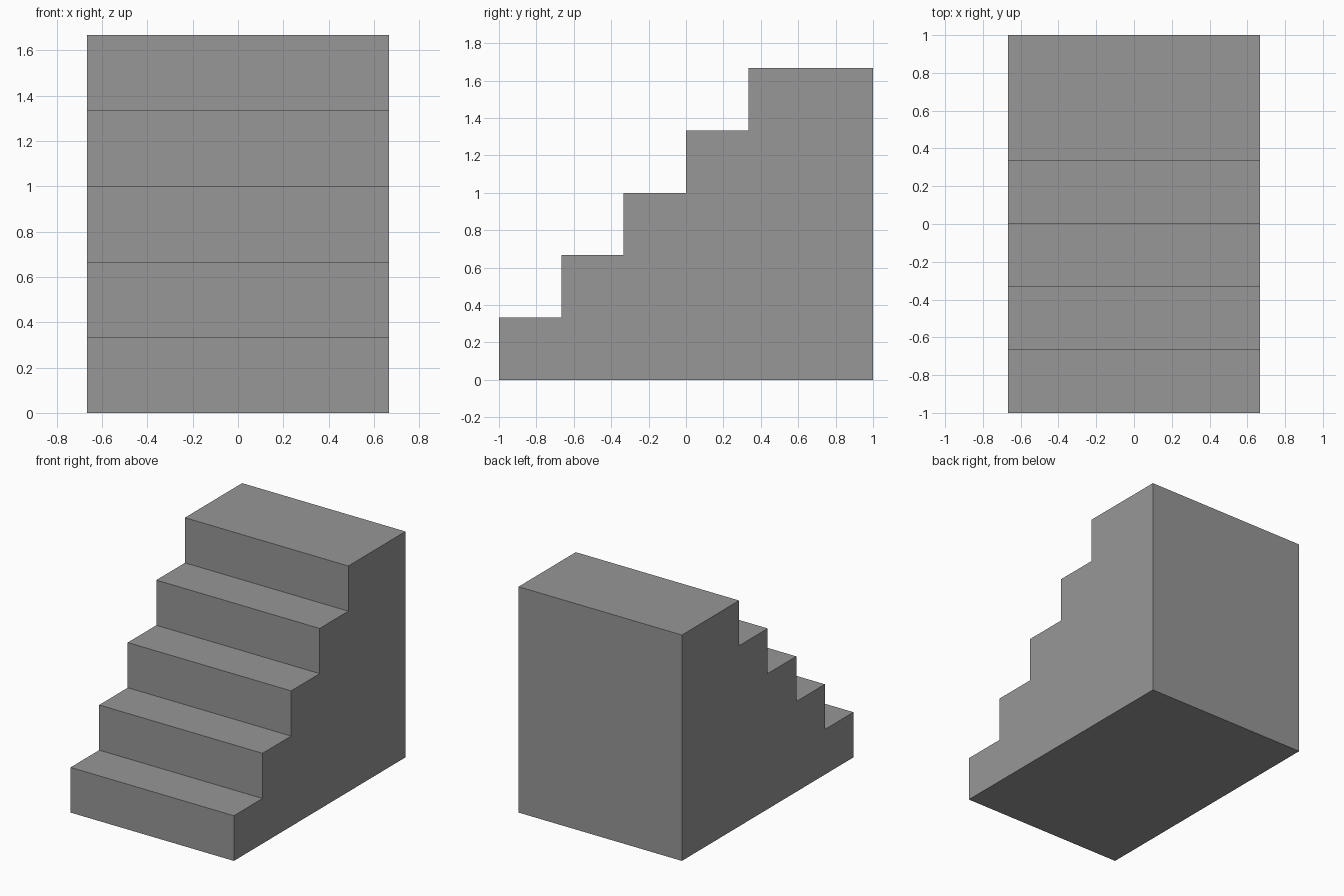
import bpy
import bmesh
from mathutils import Vector

STEPS = 5
UNIT = 1 / 3          # tread depth and riser height
HALF_WIDTH = 2 * UNIT

cube = bpy.data.objects.get("Cube")
if cube:
    bpy.data.objects.remove(cube, do_unlink=True)

# Plain grey material
grey = bpy.data.materials.new("stone_grey")
grey.use_nodes = True
colour = (0.31, 0.31, 0.31, 1)
grey.diffuse_color = colour
grey.node_tree.nodes["Principled BSDF"].inputs["Base Color"].default_value = colour

# Stepped side profile: each step adds a riser and the front edge of its tread
profile = [(1, 0), (-1, 0)]
for i in range(STEPS):
    front, top = -1 + i * UNIT, (i + 1) * UNIT
    back = 1 if i == STEPS - 1 else front + UNIT
    profile += [(front, top), (back, top)]

# Extrude the profile across the width into one solid block
bm = bmesh.new()
side = bm.faces.new([bm.verts.new((-HALF_WIDTH, y, z)) for y, z in profile])
extruded = bmesh.ops.extrude_face_region(bm, geom=[side], use_keep_orig=True)["geom"]
bmesh.ops.translate(
    bm,
    verts=[v for v in extruded if isinstance(v, bmesh.types.BMVert)],
    vec=Vector((2 * HALF_WIDTH, 0, 0)),
)
bmesh.ops.recalc_face_normals(bm, faces=bm.faces)

mesh = bpy.data.meshes.new("staircase")
bm.to_mesh(mesh)
bm.free()
mesh.materials.append(grey)
staircase = bpy.data.objects.new("staircase", mesh)
bpy.context.collection.objects.link(staircase)
